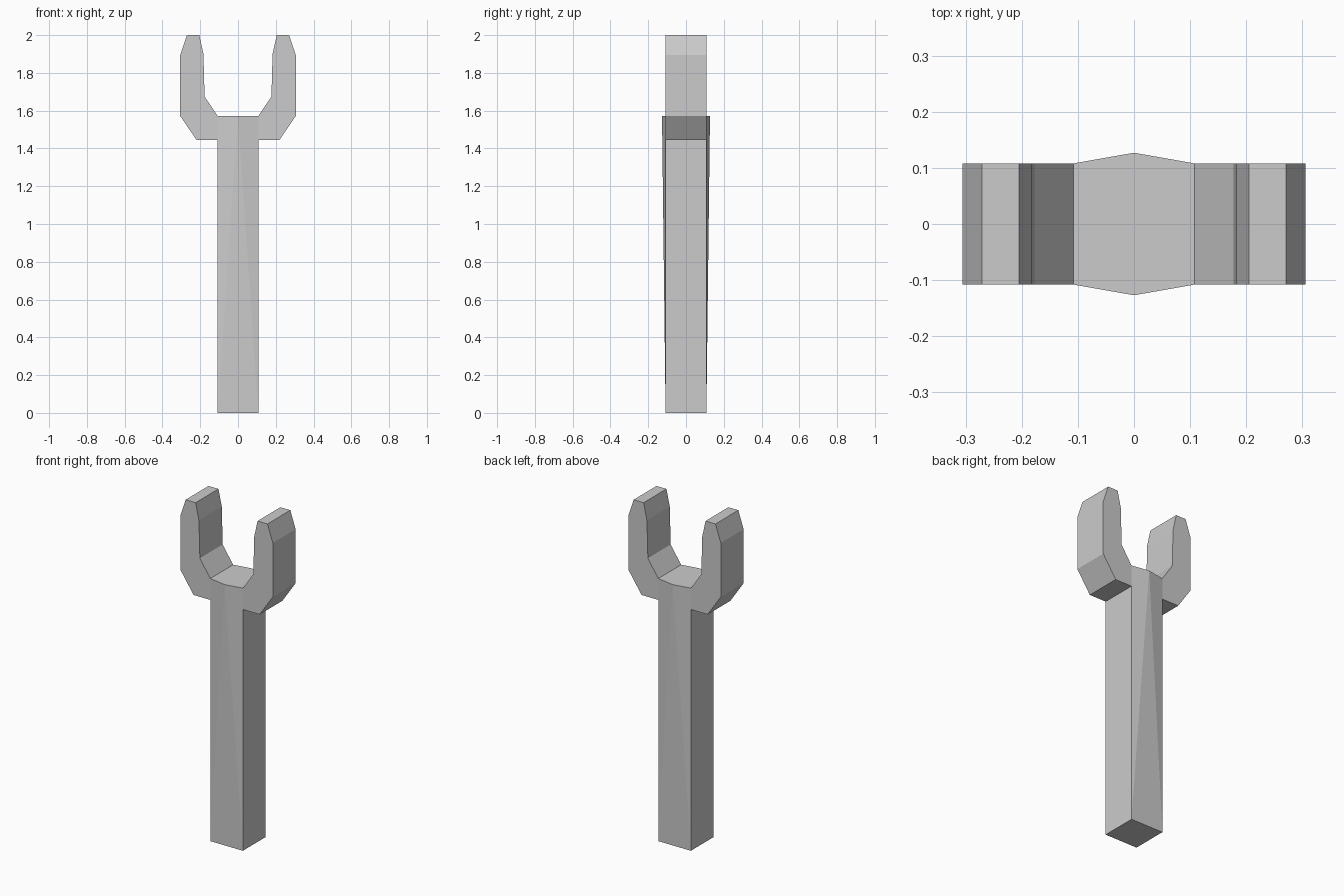
import bpy, bmesh

if "Cube" in bpy.data.objects:
    bpy.data.objects.remove(bpy.data.objects["Cube"])

HALF = 0.108      # half thickness of the handle and prongs
LOW, SEAT = 1.444, 1.572
CROWN = 0.127     # bulge of the front and back at the seat


def finish(bm, name):
    bmesh.ops.recalc_face_normals(bm, faces=bm.faces)
    me = bpy.data.meshes.new(name)
    bm.to_mesh(me)
    bm.free()
    ob = bpy.data.objects.new(name, me)
    bpy.context.collection.objects.link(ob)
    return ob


# Handle: square post whose front and back rise to a shallow point at the top
bm = bmesh.new()
corners = [(-HALF, 0), (HALF, 0), (HALF, LOW), (HALF, SEAT), (-HALF, SEAT), (-HALF, LOW)]
rings = []
for s in (-1, 1):
    ring = [bm.verts.new((x, s * HALF, z)) for x, z in corners]
    apex = bm.verts.new((0, s * CROWN, SEAT))
    for i in range(6):
        if i != 3:  # the apex lies on the top edge
            bm.faces.new((ring[i], ring[(i + 1) % 6], apex))
    rings.append((ring, apex))
(f, fa), (b, ba) = rings
bm.faces.new((f[0], f[1], b[1], b[0]))
bm.faces.new((f[1], f[2], b[2], b[1]))
bm.faces.new((f[5], f[0], b[0], b[5]))
bm.faces.new((f[4], fa, f[3], b[3], ba, b[4]))
finish(bm, "handle")

# Fork prongs: extruded profile, open where it joins the handle, mirrored
profile = [(HALF, SEAT), (0.177, 1.675), (0.183, 1.90), (0.205, 2.0), (0.271, 2.0),
           (0.306, 1.895), (0.306, SEAT), (0.219, LOW), (HALF, LOW)]
bm = bmesh.new()
front = [bm.verts.new((x, -HALF, z)) for x, z in profile]
back = [bm.verts.new((x, HALF, z)) for x, z in profile]
bm.faces.new(front)
bm.faces.new(back[::-1])
for i in range(len(profile) - 1):
    bm.faces.new((front[i], back[i], back[i + 1], front[i + 1]))
prongs = finish(bm, "fork_prongs")
mirror = prongs.modifiers.new("mirror", 'MIRROR')
mirror.use_mirror_merge = False
